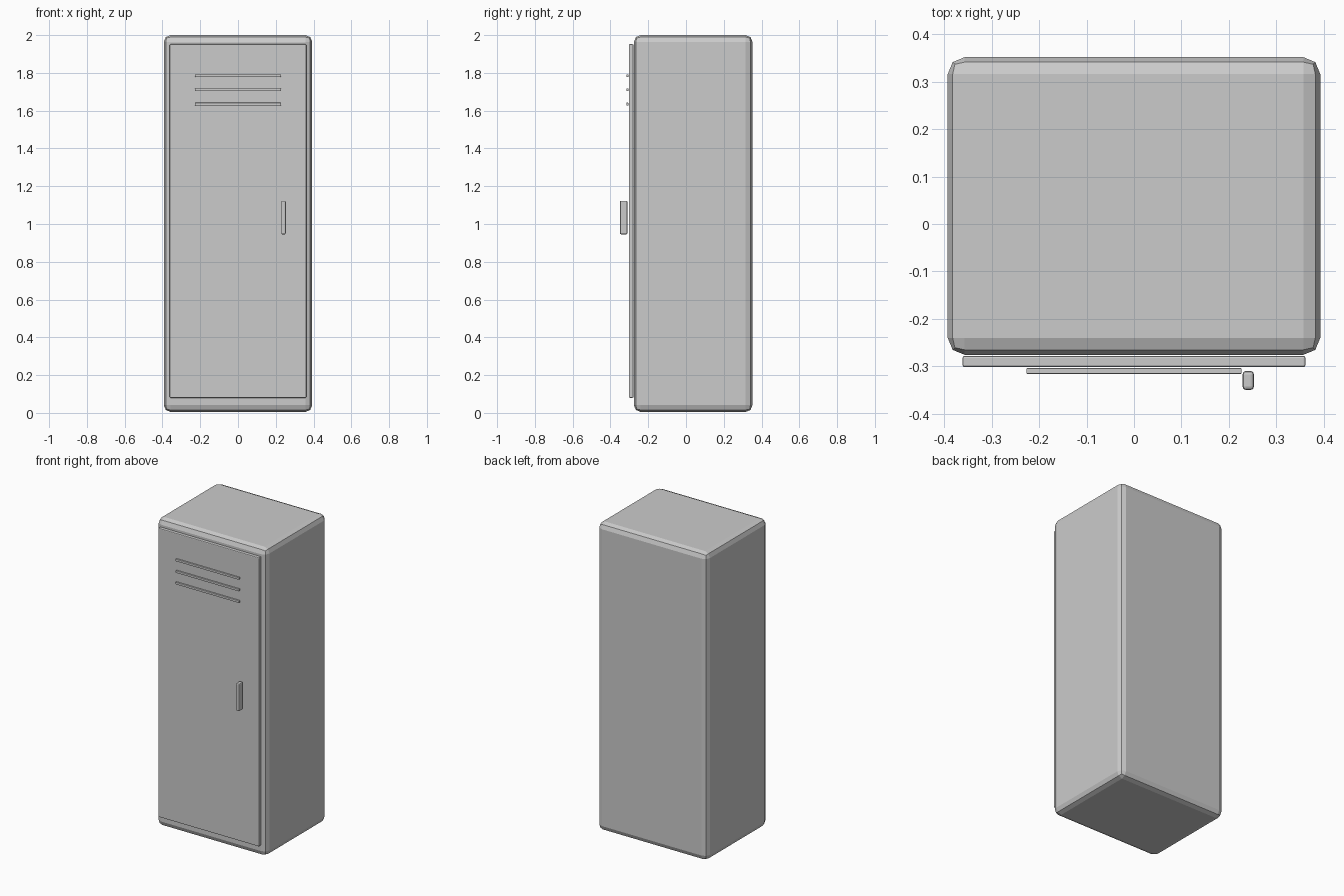
import bpy

# Remove the default object
cube = bpy.data.objects.get("Cube")
if cube:
    bpy.data.objects.remove(cube, do_unlink=True)

# Single painted metal colour
metal = bpy.data.materials.new("grey_metal")
metal.use_nodes = True
GREY = (0.6, 0.6, 0.6, 1)
metal.diffuse_color = GREY
metal.node_tree.nodes["Principled BSDF"].inputs["Base Color"].default_value = GREY


def bevelled_box(name, low, high, width, segments=2):
    """Box between two corners with bevelled edges."""
    centre = [(a + b) / 2 for a, b in zip(low, high)]
    bpy.ops.mesh.primitive_cube_add(size=1, location=centre)
    ob = bpy.context.object
    ob.name = name
    ob.scale = [b - a for a, b in zip(low, high)]
    bpy.ops.object.transform_apply(location=False, rotation=False, scale=True)
    ob.data.materials.append(metal)
    bevel = ob.modifiers.new("Bevel", "BEVEL")
    bevel.width = width
    bevel.segments = segments
    bevel.limit_method = "ANGLE"
    return ob


# Cabinet and door
bevelled_box("cabinet_body", (-0.393, -0.276, 0.005), (0.393, 0.352, 2.0), 0.036)
bevelled_box("door", (-0.362, -0.302, 0.08), (0.362, -0.278, 1.952), 0.005)

# Vent slats near the top of the door
for i in range(3):
    z = 1.635 + i * 0.075
    bevelled_box(f"vent_slat_{i + 1}", (-0.227, -0.316, z - 0.007),
                 (0.227, -0.304, z + 0.007), 0.002)

# Upright handle on the opening side
bevelled_box("handle", (0.229, -0.35, 0.945), (0.253, -0.31, 1.123), 0.007)
